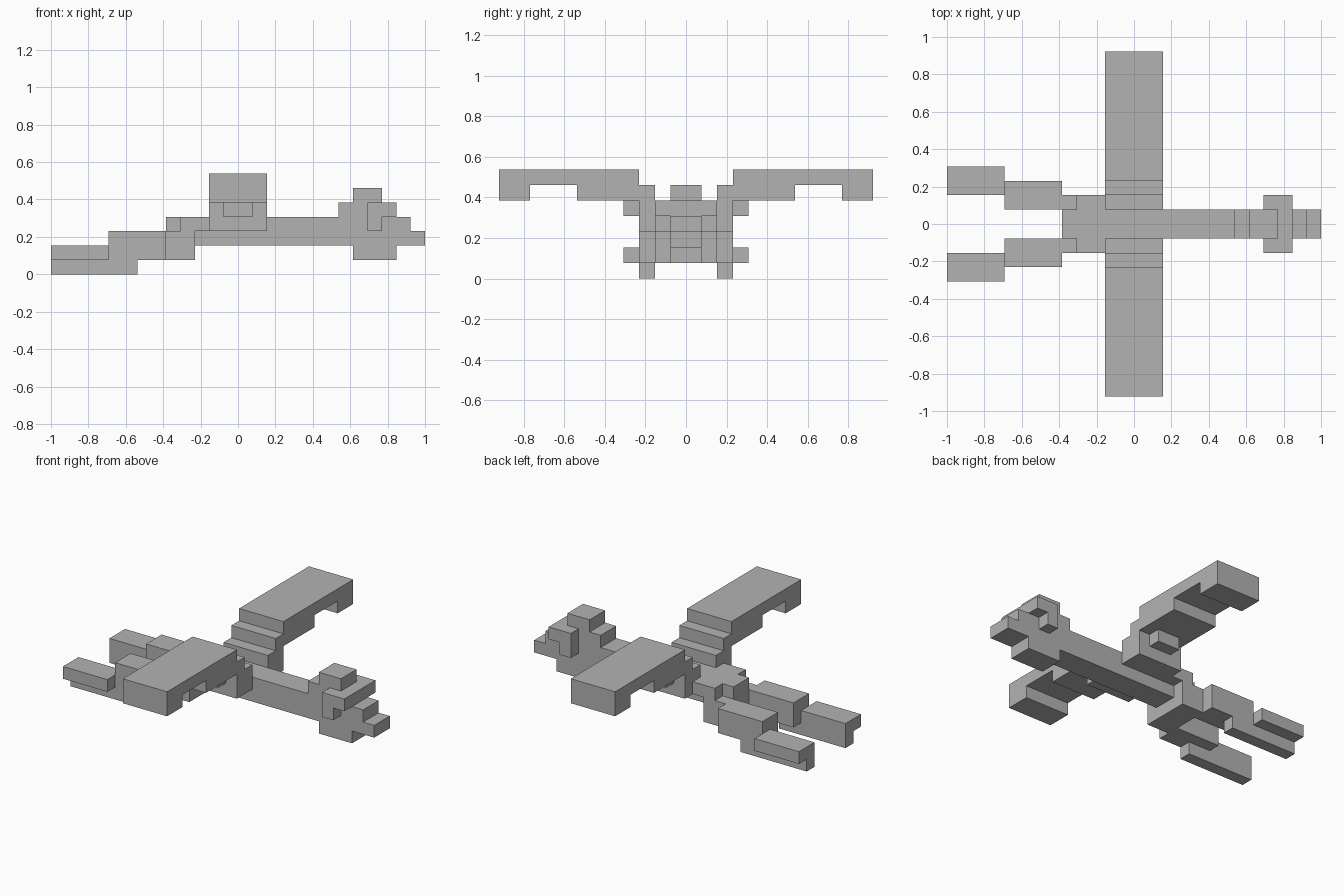
import bpy
import bmesh
from mathutils import Vector

cube = bpy.data.objects.get("Cube")
if cube:
    bpy.data.objects.remove(cube, do_unlink=True)

UNIT = 1 / 13  # one block of the grid the model is built on

grey = bpy.data.materials.new("plain grey")
grey.use_nodes = True
grey.diffuse_color = (0.45, 0.45, 0.45, 1)
grey.node_tree.nodes["Principled BSDF"].inputs["Base Color"].default_value = grey.diffuse_color


def slab(name, outline, axis, start, end, mirrored=False):
    """Extrude an outline along an axis; 'y' takes (x, z) points, 'x' takes (y, z)."""
    def place(a, b, depth):
        return Vector((a, depth, b) if axis == "y" else (depth, a, b)) * UNIT

    bm = bmesh.new()
    face = bm.faces.new([bm.verts.new(place(a, b, start)) for a, b in outline])
    grown = bmesh.ops.extrude_face_region(bm, geom=[face])["geom"]
    shift = place(0, 0, end - start)
    bmesh.ops.translate(bm, vec=shift, verts=[g for g in grown if isinstance(g, bmesh.types.BMVert)])
    bmesh.ops.recalc_face_normals(bm, faces=bm.faces)
    mesh = bpy.data.meshes.new(name)
    bm.to_mesh(mesh)
    bm.free()
    mesh.materials.append(grey)
    obj = bpy.data.objects.new(name, mesh)
    bpy.context.scene.collection.objects.link(obj)
    if mirrored:
        mod = obj.modifiers.new("both sides", "MIRROR")
        mod.use_axis = (False, True, False)
        mod.use_mirror_merge = False
    return obj


def block(name, x, y, z, mirrored=False):
    outline = [(x[0], z[0]), (x[1], z[0]), (x[1], z[1]), (x[0], z[1])]
    return slab(name, outline, "y", y[0], y[1], mirrored)


# Body, neck and stepped head
slab("body_and_head", [
    (-5, 2), (8, 2), (8, 1), (11, 1), (11, 2), (13, 2), (13, 3), (12, 3), (12, 4),
    (11, 4), (11, 5), (10, 5), (10, 6), (8, 6), (8, 5), (7, 5), (7, 4), (-5, 4)], "y", -1, 1)

# Hooked pieces on the sides of the head
slab("head_side", [(9, 3), (10, 3), (10, 4), (11, 4), (11, 5), (9, 5)], "y", 1, 2, True)

# Wings with stepped roots and drooping tips
slab("wing", [
    (1, 3), (3, 3), (3, 5), (7, 5), (7, 6), (10, 6), (10, 5), (12, 5), (12, 7),
    (3, 7), (3, 6), (2, 6), (2, 5), (1, 5)], "x", -2, 2, True)
block("wing_knob", (-1, 1), (3, 4), (4, 5), True)

# Rear of the body
block("rear_back", (-4, -2), (-2, 2), (3, 4))
block("hip", (-5, -3), (-2, 2), (1, 3))

# Trailing legs
block("upper_leg", (-9, -5), (1, 3), (1, 3), True)
block("lower_leg", (-13, -9), (2, 4), (1, 2), True)
block("foot_runner", (-13, -7), (2, 3), (0, 1), True)
